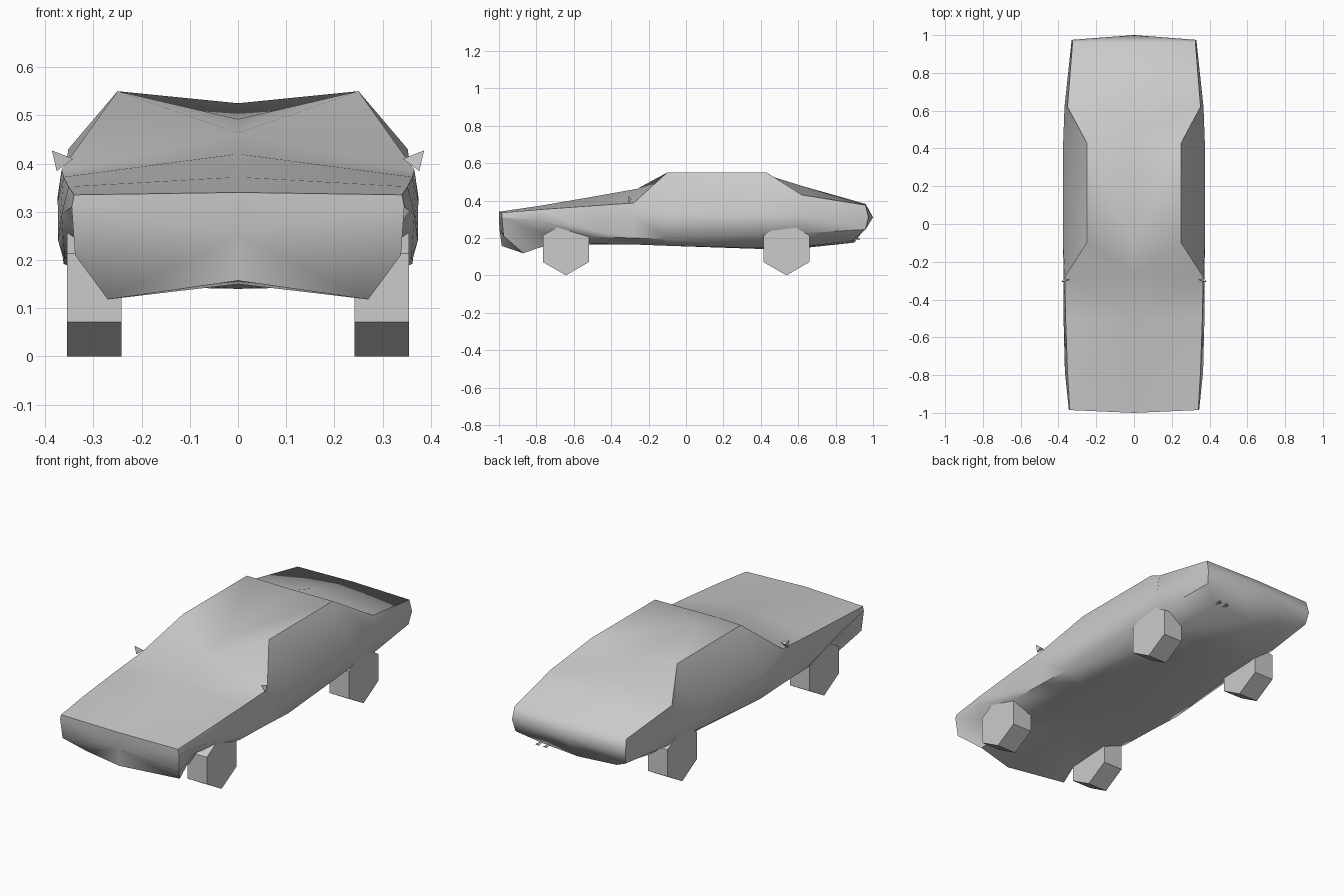
import bpy, bmesh, math
from mathutils import Matrix, Vector

if "Cube" in bpy.data.objects:
    bpy.data.objects.remove(bpy.data.objects["Cube"])


def finish(name, bm, angle=None):
    bmesh.ops.remove_doubles(bm, verts=bm.verts, dist=0.0005)
    bmesh.ops.recalc_face_normals(bm, faces=bm.faces)
    me = bpy.data.meshes.new(name)
    bm.to_mesh(me)
    bm.free()
    ob = bpy.data.objects.new(name, me)
    bpy.context.collection.objects.link(ob)
    if angle:
        bpy.ops.object.select_all(action='DESELECT')
        ob.select_set(True)
        bpy.context.view_layer.objects.active = ob
        bpy.ops.object.shade_smooth_by_angle(angle=math.radians(angle))
    return ob


# Body half sections: y, top centre z, shoulder, belt, sill, lower corner, floor z
sections = [
    (-0.985, .34, (.34, .335), (.345, .31), (.338, .21), (.27, .118), .157),
    (-0.78, .372, (.352, .352), (.366, .295), (.30, .23), (.25, .15), .15),
    (-0.50, .420, (.362, .372), (.373, .24), (.36, .205), (.26, .167), .165),
    (-0.28, .463, (.366, .387), (.374, .32), (.362, .20), (.26, .165), .165),
    (-0.10, .492, (.25, .55), (.375, .325), (.362, .192), (.26, .158), .158),
    (0.43, .525, (.25, .55), (.375, .325), (.352, .225), (.25, .145), .14),
    (0.62, .478, (.352, .43), (.368, .325), (.347, .225), (.25, .152), .145),
    (0.96, .382, (.325, .375), (.33, .31), (.32, .245), (.22, .185), .175),
]
# Lengthwise shifts of single points (section, point)
shift = {(0, 0): -.015, (0, 4): .115, (0, 3): .01, (3, 0): .02,
         (5, 0): .04, (7, 2): .015, (7, 4): -.07, (7, 5): -.06}

bm = bmesh.new()
for side in (-1, 1):
    rows = []
    for i, (y, top, *edge, floor) in enumerate(sections):
        pts = [(0, top), *edge, (0, floor)]
        rows.append([bm.verts.new((side * x, y + shift.get((i, j), 0), z))
                     for j, (x, z) in enumerate(pts)])
    for a, b in zip(rows, rows[1:]):
        for j in range(5):
            bm.faces.new((a[j], a[j + 1], b[j + 1]))
            bm.faces.new((a[j], b[j + 1], b[j]))
    # Nose and tail fans
    for row, tip in ((rows[0], (0, -.998, .25)), (rows[-1], (0, 1.0, .31))):
        c = bm.verts.new(tip)
        for j in range(5):
            bm.faces.new((c, row[j], row[j + 1]))
finish("car_body", bm, 50)

# Six-sided wheels
for end, y in (("front", -.642), ("rear", .537)):
    for label, side in (("left", -1), ("right", 1)):
        bm = bmesh.new()
        bmesh.ops.create_cone(bm, cap_ends=True, segments=6, radius1=.142,
                              radius2=.142, depth=.113)
        bmesh.ops.rotate(bm, verts=bm.verts, matrix=Matrix.Rotation(math.pi / 2, 3, 'Y'))
        # Corner pointing straight down
        low = min(bm.verts, key=lambda v: v.co.z).co
        turn = math.atan2(low.y, -low.z)
        bmesh.ops.rotate(bm, verts=bm.verts, matrix=Matrix.Rotation(-turn, 3, 'X'))
        drop = -min(v.co.z for v in bm.verts)
        if drop < .14:
            bmesh.ops.rotate(bm, verts=bm.verts, matrix=Matrix.Rotation(math.pi / 6, 3, 'X'))
        bmesh.ops.translate(bm, verts=bm.verts, vec=(side * .298, y, .142))
        finish(f"{end}_{label}_wheel", bm)


def spike(name, base, tip):
    bm = bmesh.new()
    vs = [bm.verts.new(p) for p in base]
    t = bm.verts.new(tip)
    bm.faces.new(vs)
    for i in range(3):
        bm.faces.new((vs[i], vs[(i + 1) % 3], t))
    finish(name, bm)


# Side mirrors
for label, s in (("left", -1), ("right", 1)):
    spike(f"{label}_mirror", [(s * .342, -.295, .41), (s * .386, -.308, .427),
                              (s * .376, -.308, .384)], (s * .372, -.29, .408))

# Twin exhaust pipes on the right
for n, x in enumerate((.17, .215)):
    spike(f"exhaust_pipe_{n + 1}", [(x - .012, .93, .188), (x + .012, .93, .188),
                                    (x, .93, .198)], (x, .85, .192))
